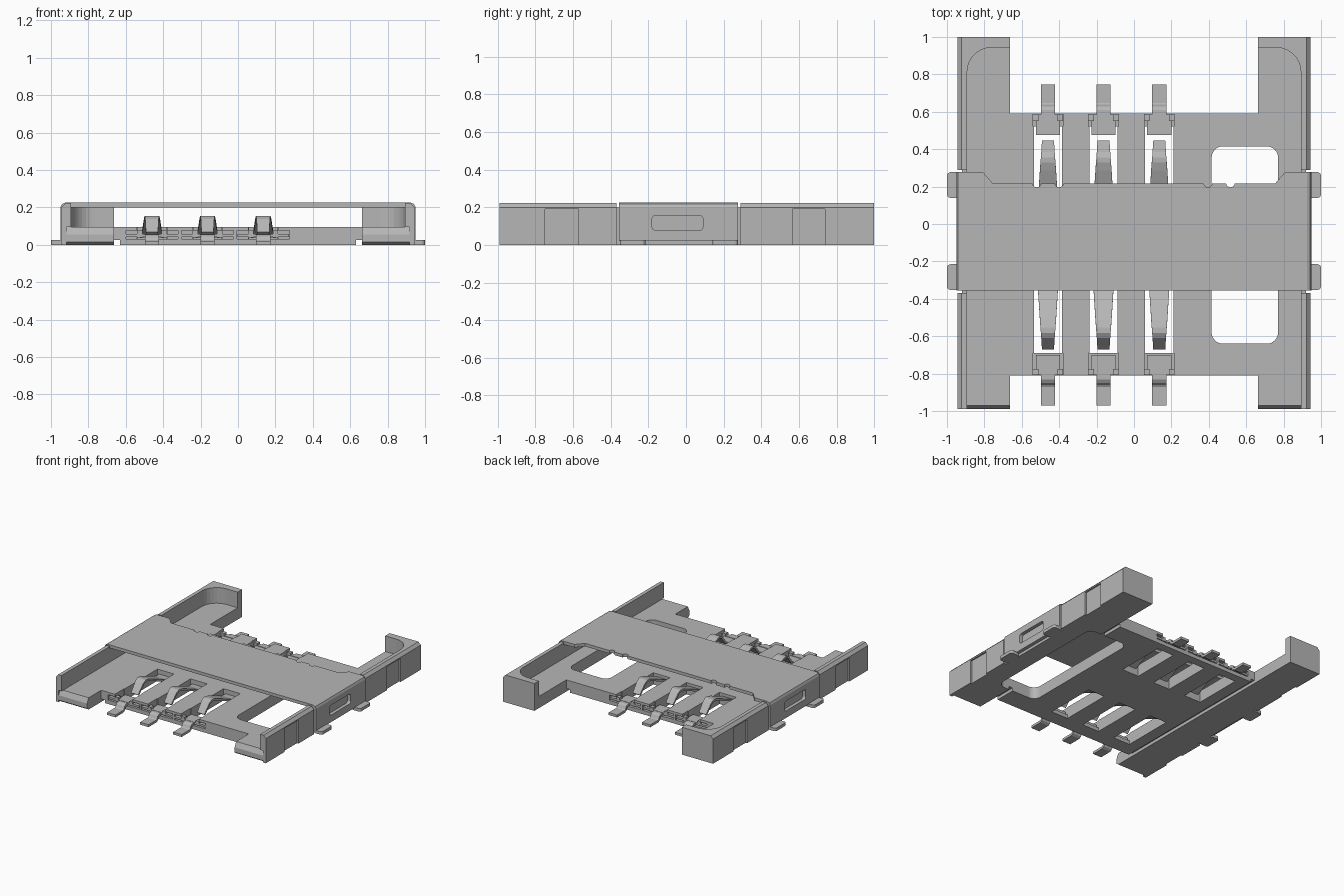
import bpy, bmesh
from math import sin, cos, pi
from mathutils import Vector

old = bpy.data.objects.get("Cube")
if old:
    bpy.data.objects.remove(old, do_unlink=True)

grey = bpy.data.materials.new("plain grey")
grey.use_nodes = True
grey.diffuse_color = (0.47, 0.47, 0.47, 1)
grey.node_tree.nodes["Principled BSDF"].inputs["Base Color"].default_value = grey.diffuse_color


def prism(name, pts, lo, hi, axis="z"):
    """Extrude a 2D outline along an axis; the outline uses the other two axes."""
    place = {"z": lambda a, b, c: (a, b, c),
             "y": lambda a, b, c: (a, c, b),
             "x": lambda a, b, c: (c, a, b)}[axis]
    bm = bmesh.new()
    face = bm.faces.new([bm.verts.new(place(a, b, lo)) for a, b in pts])
    ext = bmesh.ops.extrude_face_region(bm, geom=[face])
    step = Vector(place(0, 0, hi - lo))
    bmesh.ops.translate(bm, vec=step, verts=[v for v in ext["geom"] if isinstance(v, bmesh.types.BMVert)])
    bmesh.ops.recalc_face_normals(bm, faces=bm.faces)
    mesh = bpy.data.meshes.new(name)
    bm.to_mesh(mesh)
    bm.free()
    mesh.materials.append(grey)
    ob = bpy.data.objects.new(name, mesh)
    bpy.context.collection.objects.link(ob)
    return ob


def rect(x0, x1, y0, y1):
    return [(x0, y0), (x1, y0), (x1, y1), (x0, y1)]


def box(name, x0, x1, y0, y1, z0, z1):
    return prism(name, rect(x0, x1, y0, y1), z0, z1)


def arc(cx, cy, r, start, end, n=8):
    return [(cx + r * cos(start + (end - start) * i / n),
             cy + r * sin(start + (end - start) * i / n)) for i in range(n + 1)]


def round_rect(x0, x1, y0, y1, r):
    corners = [(x1 - r, y1 - r), (x0 + r, y1 - r), (x0 + r, y0 + r), (x1 - r, y0 + r)]
    return [p for i, (x, y) in enumerate(corners) for p in arc(x, y, r, i * pi / 2, (i + 1) * pi / 2)]


def cut(ob, cutters):
    for c in cutters:
        c.hide_render = True
        mod = ob.modifiers.new("cut", "BOOLEAN")
        mod.operation, mod.solver, mod.object = "DIFFERENCE", "EXACT", c
        bpy.context.view_layer.objects.active = ob
        bpy.ops.object.modifier_apply(modifier=mod.name)
        bpy.data.objects.remove(c, do_unlink=True)


def strip(name, cx, path, widths, t):
    """Sheet-metal strip that follows a (y, z) path with varying half width."""
    bm = bmesh.new()
    rows = [[bm.verts.new((cx - w, y, z)), bm.verts.new((cx + w, y, z))]
            for (y, z), w in zip(path, widths)]
    for a, b in zip(rows, rows[1:]):
        bm.faces.new((a[0], a[1], b[1], b[0]))
    bmesh.ops.recalc_face_normals(bm, faces=bm.faces)
    mesh = bpy.data.meshes.new(name)
    bm.to_mesh(mesh)
    bm.free()
    mesh.materials.append(grey)
    ob = bpy.data.objects.new(name, mesh)
    bpy.context.collection.objects.link(ob)
    mod = ob.modifiers.new("thickness", "SOLIDIFY")
    mod.thickness, mod.offset = t, 0
    return ob


def mirrored(pts):
    return pts + [(-x, y) for x, y in reversed(pts)]


FLOOR, TOP, OUT, INNER, LEG = 0.095, 0.222, 0.943, 0.892, 0.663
FRONT, BACK = -0.99, 1.0
CONTACTS = (-0.46, -0.163, 0.135)

# H-shaped floor of the housing
base = prism("housing_floor", mirrored([
    (LEG, -0.81), (LEG, FRONT), (OUT, FRONT), (OUT, -0.37), (0.92, -0.37), (0.92, 0.29),
    (OUT, 0.29), (OUT, BACK), (LEG, BACK), (LEG, 0.59)]), 0, FLOOR)
cutters = [prism("card_window", round_rect(0.415, 0.77, -0.64, 0.415, 0.06), -0.1, 0.3)]
for x in CONTACTS:
    for y0, y1, end in ((-0.69, -0.27, -0.83), (0.12, 0.52, 0.61)):
        cutters.append(prism("slot", rect(x - 0.075, x + 0.075, y0, y1), -0.1, 0.3))
        inner = y0 if end < 0 else y1
        # open recess above the contact root, plus a wide slit in the end face
        cutters.append(box("recess", x - 0.08, x + 0.08, min(inner, end), max(inner, end), 0.03, 0.3))
        e = -0.77 if end < 0 else 0.55
        cutters.append(box("slit", x - 0.14, x + 0.14, min(e, end), max(e, end), 0.032, 0.075))
for s in (-1, 1):
    a, b = sorted((s * 0.63, s * LEG))
    cutters.append(box("groove", a, b, -0.82, 0.6, -0.1, 0.025))
    # sloped lead-in on the front legs
    a, b = sorted((s * 0.6, s * 0.918))
    cutters.append(prism("lead_in", [(-1.1, 0.055), (FRONT, 0.055), (-0.968, 0.1), (-1.1, 0.1)], a, b, "x"))
    cutters.append(prism("under_bevel", [(-1.1, -0.1), (-0.97, -0.1), (-0.97, 0), (FRONT, 0.015), (-1.1, 0.015)],
                         a, b, "x"))
    for y0, y1 in ((-0.75, -0.57), (0.565, 0.74)):
        a, b = sorted((s * 0.93, s * 1.1))
        cutters.append(box("panel", a, b, y0, y1, -0.1, 0.19))
cut(base, cutters)

# Side walls with rounded inner corners at the back
for s, side in ((-1, "right"), (1, "left")):
    def flip(pts):
        return [(s * x, y) for x, y in pts]
    bevel = [(OUT + 0.1, 0.2), (OUT, 0.2), (0.922, TOP), (0.922, TOP + 0.1), (OUT + 0.1, TOP + 0.1)]
    front = prism("front_wall_" + side, flip(rect(INNER, OUT, FRONT, -0.37)), FLOOR, TOP)
    back = prism("back_wall_" + side, flip(
        [(INNER, 0.29), (OUT, 0.29), (OUT, BACK), (LEG, BACK), (LEG, 0.943)]
        + arc(INNER - 0.13, 0.943 - 0.13, 0.13, pi / 2, 0)), FLOOR, TOP)
    for wall, y0, y1 in ((front, -0.75, -0.57), (back, 0.565, 0.74)):
        a, b = sorted((s * 0.93, s * 1.1))
        cut(wall, [prism("bevel", flip(bevel), -1.2, 1.2, "y"),
                   box("panel", a, b, y0, y1, -0.1, 0.19)])
    prism("middle_wall_" + side, flip(rect(INNER, 0.92, -0.37, 0.29)), FLOOR, 0.2)

# Metal cover bent over the housing, with side windows and a notched back edge
cover = prism("metal_cover", mirrored([
    (0.922, 0.2), (0.922, 0.02), (0.95, 0.02), (0.95, 0.2), (0.942, 0.217), (0.925, 0.225)]),
    -0.355, 0.277, "y")
cutters = [prism("back_edge", mirrored([(0.755, 0.217), (0.81, 0.28), (0.81, 0.4)]), 0.15, 0.3),
           prism("side_window", round_rect(-0.18, 0.09, 0.077, 0.157, 0.02), -1.1, 1.1, "x")]
for x in (-0.52, -0.4, 0.395, 0.515):
    cutters.append(prism("bite", arc(x, 0.219, 0.023, 0, 2 * pi * 15 / 16, 15), 0.15, 0.3))
cut(cover, cutters)

# Solder feet of the cover
for s, side in ((-1, "right"), (1, "left")):
    for y0, y1, end in ((-0.352, -0.215, "front"), (0.14, 0.277, "back")):
        a, b = sorted((s * 0.92, s * 1.0))
        prism("cover_foot_%s_%s" % (end, side), round_rect(a, b, y0, y1, 0.02), 0, 0.025)

# Spring contacts: root plate, cross bar, arched tongue and solder tail
for i, x in enumerate(CONTACTS):
    for d, end, bar, edge, tip in ((-1, "front", 0.70, 0.81, 0.97), (1, "back", 0.475, 0.587, 0.745)):
        tag = "_%s_%d" % (end, i + 1)
        a, b = sorted((d * bar, d * (edge - 0.012)))
        box("contact_plate" + tag, x - 0.065, x + 0.065, a, b, 0.036, 0.054)
        a, b = sorted((d * (edge - 0.035), d * (edge - 0.002)))
        box("contact_bar" + tag, x - 0.138, x + 0.138, a, b, 0.042, 0.058)
        for k in (-1, 1):
            box("contact_barb" + tag, x + k * 0.065 - 0.014, x + k * 0.065 + 0.014, a, b, 0.04, 0.075)
        f = bar - 0.035
        strip("contact_tongue" + tag, x,
              [(d * (f - u), z) for u, z in ((0.4, 0.05), (0.34, 0.055), (0.15, 0.132), (0.11, 0.145),
                                             (0.085, 0.146), (0.06, 0.132), (0, 0.062))],
              [0.06, 0.055, 0.043, 0.04, 0.038, 0.036, 0.032], 0.016)
        strip("solder_tail" + tag, x,
              [(d * y, z) for y, z in ((edge - 0.03, 0.046), (edge + 0.02, 0.046), (edge + 0.034, 0.038),
                                       (edge + 0.044, 0.018), (edge + 0.058, 0.01), (tip, 0.01))],
              [0.038] * 6, 0.02)
